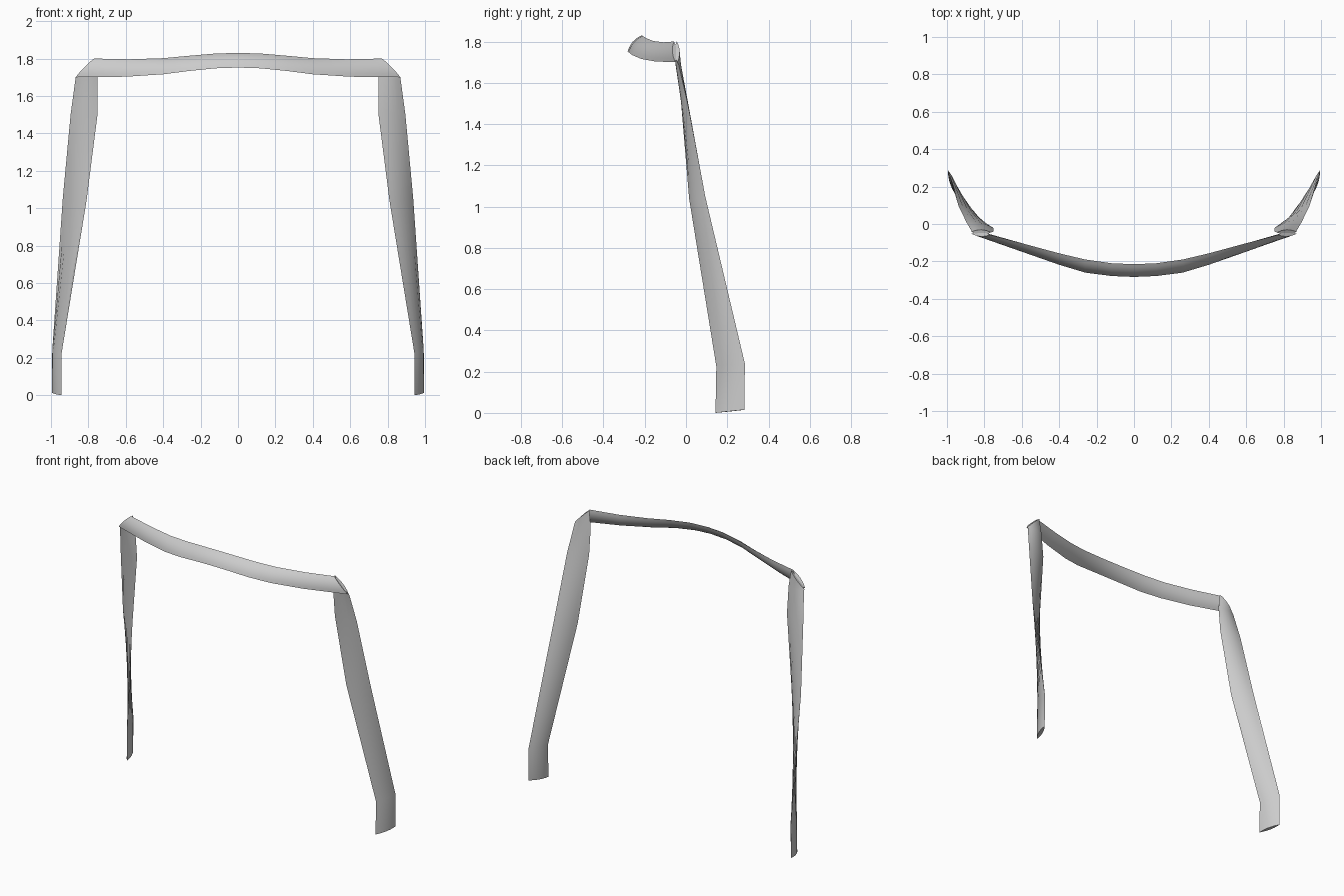
import bpy, bmesh, math
from mathutils import Vector

if "Cube" in bpy.data.objects:
    bpy.data.objects.remove(bpy.data.objects["Cube"])


def loft(name, stations, bulge):
    """Skin a lens-shaped section between pairs of edge points, capped at both ends."""
    bm = bmesh.new()
    rings = []
    for i, (a, b) in enumerate(stations):
        a, b = Vector(a), Vector(b)
        p, q = stations[max(i - 1, 0)], stations[min(i + 1, len(stations) - 1)]
        tangent = (Vector(q[0]) + Vector(q[1])) - (Vector(p[0]) + Vector(p[1]))
        n = tangent.cross(a - b).normalized()
        ring = []
        for k in range(12):
            t = k / 6 if k <= 6 else (12 - k) / 6
            off = bulge * 4 * t * (1 - t) * (1 if k < 6 else -1)
            ring.append(bm.verts.new(a.lerp(b, t) + n * off))
        rings.append(ring)
    for r, s in zip(rings, rings[1:]):
        for k in range(12):
            m = (k + 1) % 12
            bm.faces.new((r[k], r[m], s[m], s[k]))
    bm.faces.new(rings[0])
    bm.faces.new(rings[-1][::-1])
    bmesh.ops.recalc_face_normals(bm, faces=bm.faces)
    mesh = bpy.data.meshes.new(name)
    bm.to_mesh(mesh)
    bm.free()
    ob = bpy.data.objects.new(name, mesh)
    bpy.context.collection.objects.link(ob)
    bpy.ops.object.select_all(action='DESELECT')
    ob.select_set(True)
    bpy.context.view_layer.objects.active = ob
    bpy.ops.object.shade_smooth_by_angle(angle=math.radians(32))
    return ob


def flip(p):
    return (-p[0], p[1], p[2])


# Top rail: (upper edge, lower edge) from the centre to the mitred right end
half = [
    ((0, -0.215, 1.83), (0, -0.283, 1.752)),
    ((0.12, -0.21, 1.827), (0.12, -0.278, 1.748)),
    ((0.26, -0.19, 1.815), (0.26, -0.26, 1.734)),
    ((0.40, -0.157, 1.802), (0.40, -0.218, 1.716)),
    ((0.58, -0.108, 1.796), (0.60, -0.148, 1.703)),
    ((0.77, -0.058, 1.80), (0.868, -0.052, 1.70)),
]
rail = [(flip(a), flip(b)) for a, b in half[:0:-1]] + half
loft("top_rail", rail, 0.012)

# Side posts: (outer edge, inner edge) from the mitred top to the foot
post = [
    ((0.868, -0.042, 1.70), (0.765, -0.045, 1.80)),
    ((0.87, -0.035, 1.685), (0.75, -0.04, 1.69)),
    ((0.895, 0.008, 1.50), (0.75, -0.022, 1.51)),
    ((0.937, 0.093, 1.05), (0.81, 0.015, 1.04)),
    ((0.993, 0.285, 0.24), (0.943, 0.147, 0.225)),
    ((0.995, 0.284, 0.015), (0.943, 0.143, 0.0)),
]
loft("right_post", post, 0.013)
loft("left_post", [(flip(a), flip(b)) for a, b in post], 0.013)
